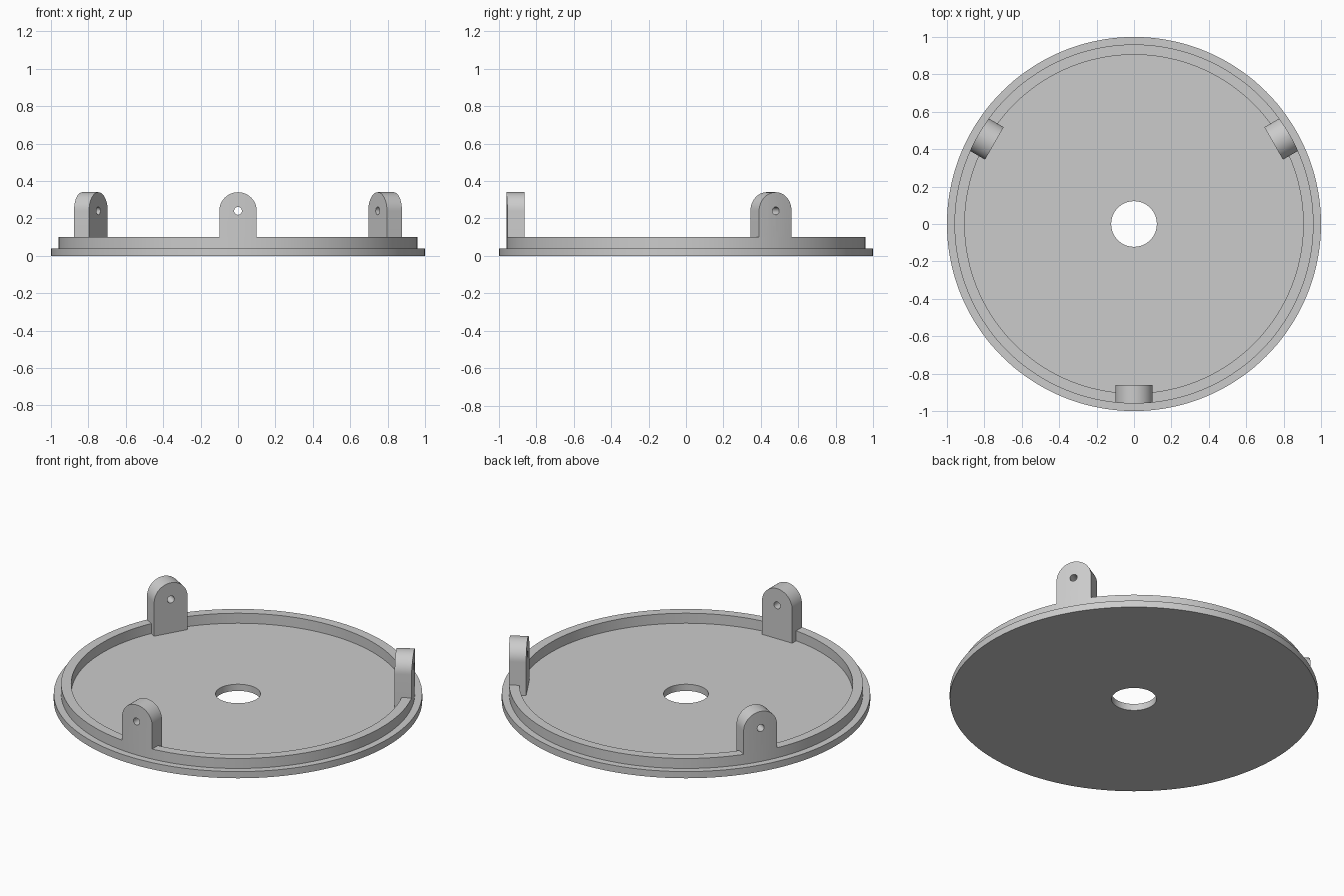
import bpy
import bmesh
from math import cos, sin, pi, radians
from mathutils import Matrix

if "Cube" in bpy.data.objects:
    bpy.data.objects.remove(bpy.data.objects["Cube"])

SEGMENTS = 144
FLOOR_Z, RIM_Z = 0.04, 0.10
RIM_OUTER, RIM_INNER = 0.96, 0.905
LUG_INNER, LUG_HALF, HOLE_Z = 0.862, 0.10, 0.24

grey = bpy.data.materials.new("plain grey")
grey.use_nodes = True
grey.diffuse_color = (0.6, 0.6, 0.6, 1)
grey.node_tree.nodes["Principled BSDF"].inputs["Base Color"].default_value = grey.diffuse_color


def make_object(name, bm):
    bmesh.ops.recalc_face_normals(bm, faces=bm.faces)
    mesh = bpy.data.meshes.new(name)
    bm.to_mesh(mesh)
    bm.free()
    mesh.materials.append(grey)
    obj = bpy.data.objects.new(name, mesh)
    bpy.context.collection.objects.link(obj)
    return obj


def lathe(name, profile):
    """Revolve a closed (radius, z) outline about the z axis."""
    bm = bmesh.new()
    verts = [bm.verts.new((r, 0, z)) for r, z in profile]
    edges = [bm.edges.new((v, verts[i - 1])) for i, v in enumerate(verts)]
    bmesh.ops.spin(bm, geom=verts + edges, axis=(0, 0, 1), cent=(0, 0, 0),
                   angle=2 * pi, steps=SEGMENTS, use_merge=True)
    bmesh.ops.remove_doubles(bm, verts=bm.verts, dist=1e-5)
    return make_object(name, bm)


def cylinder(name, radius, depth, matrix, segments):
    bm = bmesh.new()
    bmesh.ops.create_cone(bm, cap_ends=True, segments=segments, radius1=radius,
                          radius2=radius, depth=depth, matrix=matrix)
    return make_object(name, bm)


def lug_blank():
    """Round-topped plate, extruded outward past the rim."""
    outline = [(-LUG_HALF, 0.03), (LUG_HALF, 0.03)]
    outline += [(LUG_HALF * cos(pi * i / 24), HOLE_Z + LUG_HALF * sin(pi * i / 24))
                for i in range(25)]
    bm = bmesh.new()
    face = bm.faces.new([bm.verts.new((x, -LUG_INNER, z)) for x, z in outline])
    grown = bmesh.ops.extrude_face_region(bm, geom=[face])["geom"]
    moved = [g for g in grown if isinstance(g, bmesh.types.BMVert)]
    bmesh.ops.translate(bm, vec=(0, -0.2, 0), verts=moved)
    return make_object("front_lug", bm)


def smooth(obj):
    bpy.ops.object.select_all(action="DESELECT")
    obj.select_set(True)
    bpy.context.view_layer.objects.active = obj
    bpy.ops.object.shade_smooth_by_angle(angle=radians(30))


# Flanged disc with centre hole and raised rim
tray = lathe("flanged_tray", [(0.122, 0), (1, 0), (1, FLOOR_Z), (RIM_OUTER, FLOOR_Z),
                              (RIM_OUTER, RIM_Z), (RIM_INNER, RIM_Z),
                              (RIM_INNER, FLOOR_Z), (0.122, FLOOR_Z)])
smooth(tray)

# Lug trimmed flush with the rim and drilled for a pin
lug = lug_blank()
trim = cylinder("rim_trimmer", RIM_OUTER, 2, Matrix(), SEGMENTS)
drill = cylinder("pin_drill", 0.021, 1,
                 Matrix.Translation((0, -0.9, HOLE_Z)) @ Matrix.Rotation(pi / 2, 4, "X"), 24)
bpy.context.view_layer.objects.active = lug
for cutter, operation in ((trim, "INTERSECT"), (drill, "DIFFERENCE")):
    mod = lug.modifiers.new(operation.title(), "BOOLEAN")
    mod.object, mod.operation, mod.solver = cutter, operation, "EXACT"
    bpy.ops.object.modifier_apply(modifier=mod.name)
    bpy.data.objects.remove(cutter)
smooth(lug)

# Two more lugs, evenly spaced around the rim
for name, turn in (("back_left_lug", 120), ("back_right_lug", 240)):
    copy = lug.copy()
    copy.name = name
    copy.rotation_euler.z = radians(turn)
    bpy.context.collection.objects.link(copy)
